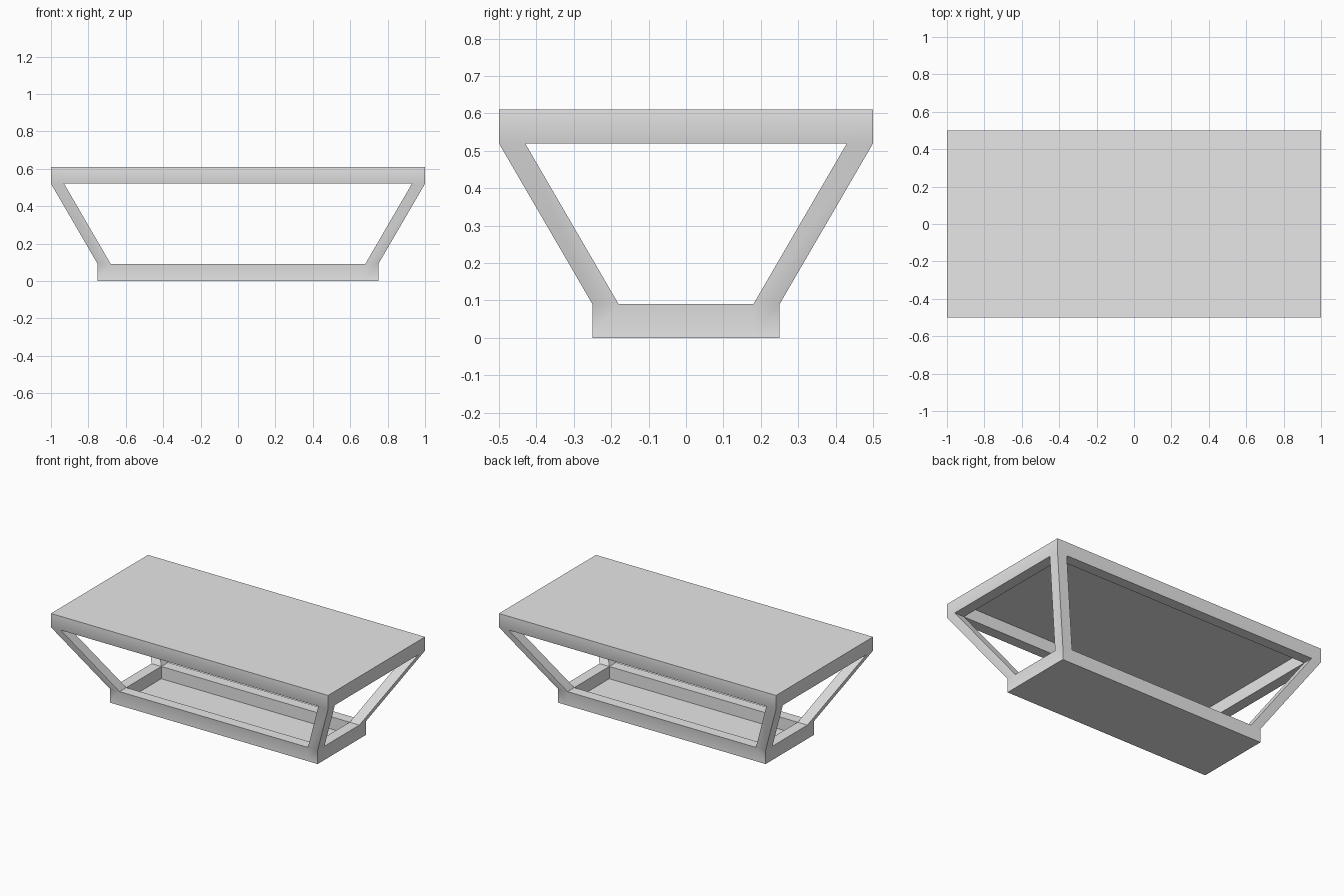
import bpy
import bmesh
import math
from itertools import product

cube = bpy.data.objects.get("Cube")
if cube:
    bpy.data.objects.remove(cube, do_unlink=True)

BAR = 0.07      # bar width
PLATE = 0.01    # panel thickness
TOP = (1.0, 0.5)
BASE = (0.75, 0.25)

grey = bpy.data.materials.new("light_grey")
grey.use_nodes = True
colour = (0.8, 0.8, 0.8, 1)
grey.diffuse_color = colour
grey.node_tree.nodes["Principled BSDF"].inputs["Base Color"].default_value = colour


def finish(name, bm):
    bmesh.ops.recalc_face_normals(bm, faces=bm.faces)
    mesh = bpy.data.meshes.new(name)
    bm.to_mesh(mesh)
    bm.free()
    mesh.materials.append(grey)
    obj = bpy.data.objects.new(name, mesh)
    bpy.context.collection.objects.link(obj)
    return obj


def panel(name, half, z):
    bm = bmesh.new()
    bmesh.ops.create_cube(bm, size=1)
    for v in bm.verts:
        v.co.x *= 2 * half[0]
        v.co.y *= 2 * half[1]
        v.co.z = z + v.co.z * PLATE
    return finish(name, bm)


# Frame: two rectangular rings joined by splayed corner legs, as filled grid cells
levels = [(PLATE, BASE), (0.09, BASE), (0.52, TOP), (0.60, TOP)]


def filled(c):
    i, j, k = c
    if min(c) < 0 or max(c) > 2:
        return False
    if k == 1:
        return i != 1 and j != 1
    return (i, j) != (1, 1)


def ticks(half):
    return (-half, BAR - half, half - BAR, half)


bm = bmesh.new()
grid = {}
for i, j, k in product(range(4), repeat=3):
    z, (hx, hy) = levels[k]
    grid[i, j, k] = bm.verts.new((ticks(hx)[i], ticks(hy)[j], z))

# Skin only the boundary between filled and empty cells
for cell in filter(filled, product(range(3), repeat=3)):
    for axis, side in product(range(3), (0, 1)):
        neighbour = list(cell)
        neighbour[axis] += 2 * side - 1
        if filled(neighbour):
            continue
        a, b = [n for n in range(3) if n != axis]
        corners = []
        for da, db in ((0, 0), (1, 0), (1, 1), (0, 1)):
            p = list(cell)
            p[axis] += side
            p[a] += da
            p[b] += db
            corners.append(grid[tuple(p)])
        bm.faces.new(corners)
frame = finish("table_frame", bm)

# Thin panels closing the top and the base tray
panel("table_top", TOP, 0.60 + PLATE / 2)
panel("base_shelf", BASE, PLATE / 2)

# Soften only the shallow bends where legs meet the rings
bpy.ops.object.select_all(action="DESELECT")
frame.select_set(True)
bpy.context.view_layer.objects.active = frame
bpy.ops.object.shade_smooth_by_angle(angle=math.radians(35))
